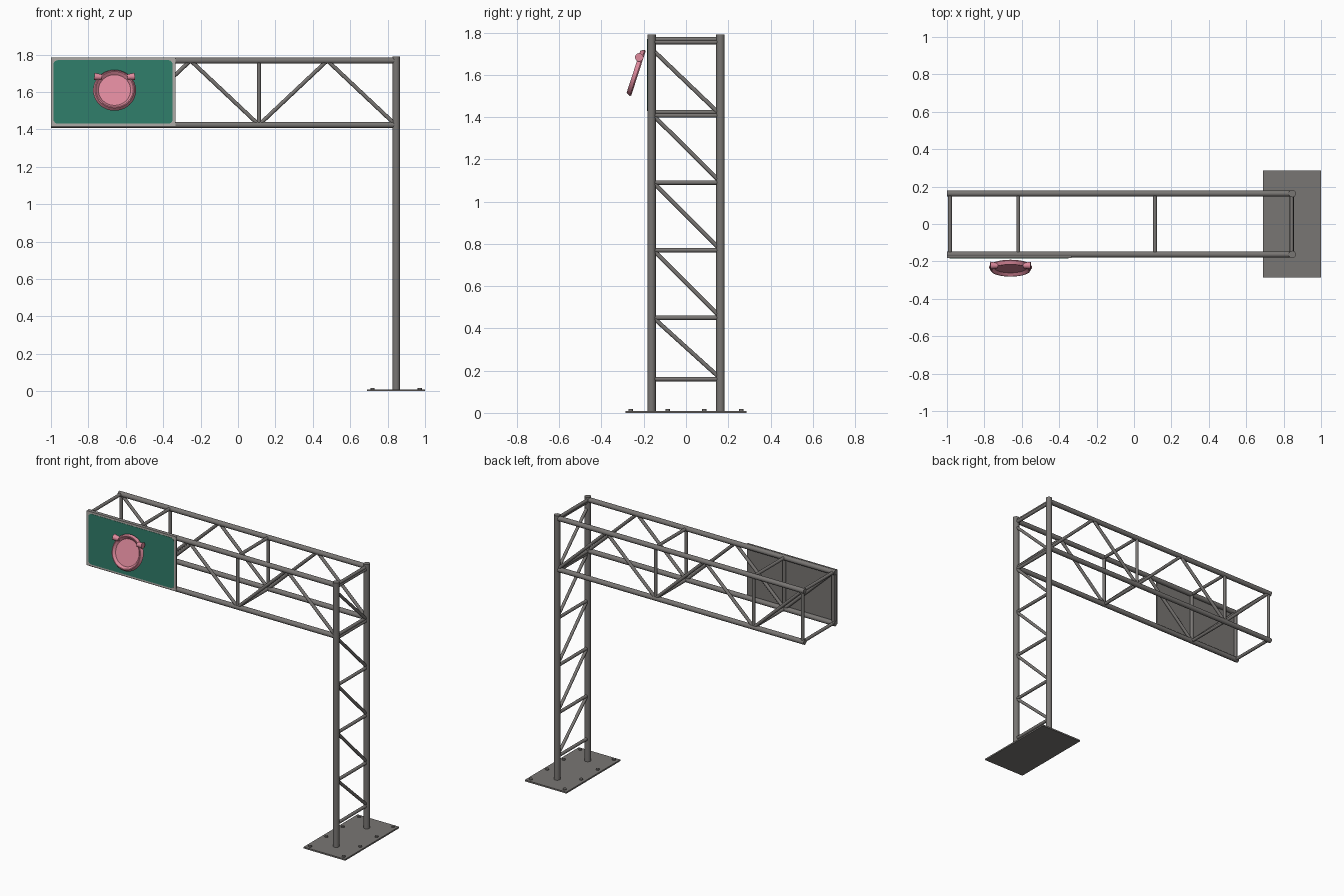
import bpy, bmesh, math
from mathutils import Vector, Matrix

if "Cube" in bpy.data.objects:
    bpy.data.objects.remove(bpy.data.objects["Cube"])

def material(name, col):
    m = bpy.data.materials.new(name)
    m.diffuse_color = (*col, 1)
    m.use_nodes = True
    m.node_tree.nodes["Principled BSDF"].inputs["Base Color"].default_value = m.diffuse_color
    return m

STEEL = material("steel grey", (0.19, 0.18, 0.172))
GREEN = material("sign green", (0.03, 0.21, 0.145))
TRIM = material("sign border grey", (0.43, 0.41, 0.385))
PINK = material("lamp pink", (0.72, 0.25, 0.33))

def finish(name, bm, mat, smooth=True):
    bmesh.ops.recalc_face_normals(bm, faces=bm.faces)
    me = bpy.data.meshes.new(name)
    bm.to_mesh(me)
    bm.free()
    ob = bpy.data.objects.new(name, me)
    bpy.context.collection.objects.link(ob)
    me.materials.append(mat)
    if smooth:
        bpy.ops.object.select_all(action='DESELECT')
        ob.select_set(True)
        bpy.context.view_layer.objects.active = ob
        bpy.ops.object.shade_smooth_by_angle(angle=math.radians(35))
    return ob

def add_tube(bm, a, b, r, sides=16, r2=None):
    a, b = Vector(a), Vector(b)
    d = b - a
    rot = d.to_track_quat('Z', 'Y').to_matrix().to_4x4()
    bmesh.ops.create_cone(bm, cap_ends=True, segments=sides, radius1=r,
                          radius2=r if r2 is None else r2, depth=d.length,
                          matrix=Matrix.Translation((a + b) / 2) @ rot)

def tubes(name, segs, r, sides=16, mat=STEEL):
    bm = bmesh.new()
    for a, b in segs:
        add_tube(bm, a, b, r, sides)
    return finish(name, bm, mat)

def box(name, lo, hi, mat):
    bm = bmesh.new()
    lo, hi = Vector(lo), Vector(hi)
    bmesh.ops.create_cube(bm, size=1, matrix=Matrix.Translation((lo + hi) / 2)
                          @ Matrix.Diagonal((*(hi - lo), 1)))
    return finish(name, bm, mat, False)

PX, Y = 0.846, 0.163          # post x, half spacing in depth
ZT, ZB = 1.768, 1.424         # chord heights

# base plate and bolts
box("base_plate", (0.69, -0.287, 0), (1.0, 0.287, 0.01), STEEL)
tubes("anchor_bolts", [((x, y, 0.008), (x, y, 0.018))
      for x in (0.72, 0.972) for y in (-0.262, -0.087, 0.087, 0.262)], 0.011, 12)

# tower posts, rungs and diagonals
tubes("tower_posts", [((PX, s * Y, 0.005), (PX, s * Y, 1.79)) for s in (-1, 1)], 0.02, 24)
rungs = [0.16, 0.45, 0.77, 1.09, 1.408, 1.755]
tubes("tower_rungs", [((PX, -Y, z), (PX, Y, z)) for z in rungs], 0.0105)
tubes("tower_diagonals", [((PX, Y, lo + 0.003), (PX, -Y, hi + (0.02 if hi < 1.5 else -0.02) - 0.012))
      for lo, hi in zip(rungs, rungs[1:])], 0.01)

# horizontal arm chords
tubes("arm_chords", [((-1, s * Y, z), (PX, s * Y, z))
      for s in (-1, 1) for z in (ZT, ZB)], 0.0165)

# zigzag web and uprights on both sides of the arm
nodes = [0.843 - 0.3655 * i for i in range(6)]
web, uprights = [], []
for s in (-1, 1):
    for i in range(5):
        za, zb = (ZB, ZT) if i % 2 == 0 else (ZT, ZB)
        web.append(((nodes[i], s * Y, za), (nodes[i + 1], s * Y, zb)))
    for x in (nodes[2], nodes[4], nodes[5]):
        uprights.append(((x, s * Y, ZB), (x, s * Y, ZT)))
tubes("arm_web", web, 0.0105)
tubes("arm_uprights", uprights, 0.0105)

# cross bars joining the two sides
tubes("arm_cross_bars", [((x, -Y, z), (x, Y, z))
      for x in (nodes[0], nodes[2], nodes[4], nodes[5]) for z in (ZT, ZB)], 0.0105)

# sign: back panel, border plate, rounded green face
box("sign_back", (-1.0, -0.180, 1.417), (-0.335, -0.172, 1.783), STEEL)
box("sign_border", (-1.0, -0.182, 1.417), (-0.335, -0.180, 1.783), TRIM)
bm = bmesh.new()
x0, x1, z0, z1, rad = -0.987, -0.349, 1.430, 1.770, 0.025
pts = []
for k, (cx, cz) in enumerate([(x1 - rad, z1 - rad), (x0 + rad, z1 - rad),
                              (x0 + rad, z0 + rad), (x1 - rad, z0 + rad)]):
    for j in range(7):
        a = math.pi / 2 * (k + j / 6)
        pts.append((cx + rad * math.cos(a), -0.1815, cz + rad * math.sin(a)))
face = bm.faces.new([bm.verts.new(p) for p in pts])
ext = bmesh.ops.extrude_face_region(bm, geom=[face])
bmesh.ops.translate(bm, vec=(0, -0.002, 0),
                    verts=[v for v in ext["geom"] if isinstance(v, bmesh.types.BMVert)])
finish("sign_face", bm, GREEN, False)

# round tilted lamp dish, turned from a profile
tilt = Matrix.Translation((-0.66, -0.225, 1.607)) @ Matrix.Rotation(math.radians(72), 4, 'X')
bm = bmesh.new()
prof = [(0, 0), (0.110, 0), (0.115, 0.006), (0.105, 0.025), (0.100, 0.025), (0.086, 0.010), (0, 0.010)]
vs = [bm.verts.new((r, 0, z)) for r, z in prof]
es = [bm.edges.new(e) for e in zip(vs, vs[1:])]
bmesh.ops.spin(bm, geom=vs + es, cent=(0, 0, 0), axis=(0, 0, 1),
               angle=2 * math.pi, steps=40, use_duplicate=False)
bmesh.ops.remove_doubles(bm, verts=bm.verts, dist=1e-5)
bm.transform(tilt)
finish("lamp_dish", bm, PINK)

# two small side knobs on the dish
bm = bmesh.new()
for s in (-1, 1):
    add_tube(bm, (s * 0.068, 0.070, 0.020), (s * 0.108, 0.073, 0.020), 0.014, 16, 0.020)
bm.transform(tilt)
finish("lamp_knobs", bm, PINK)
